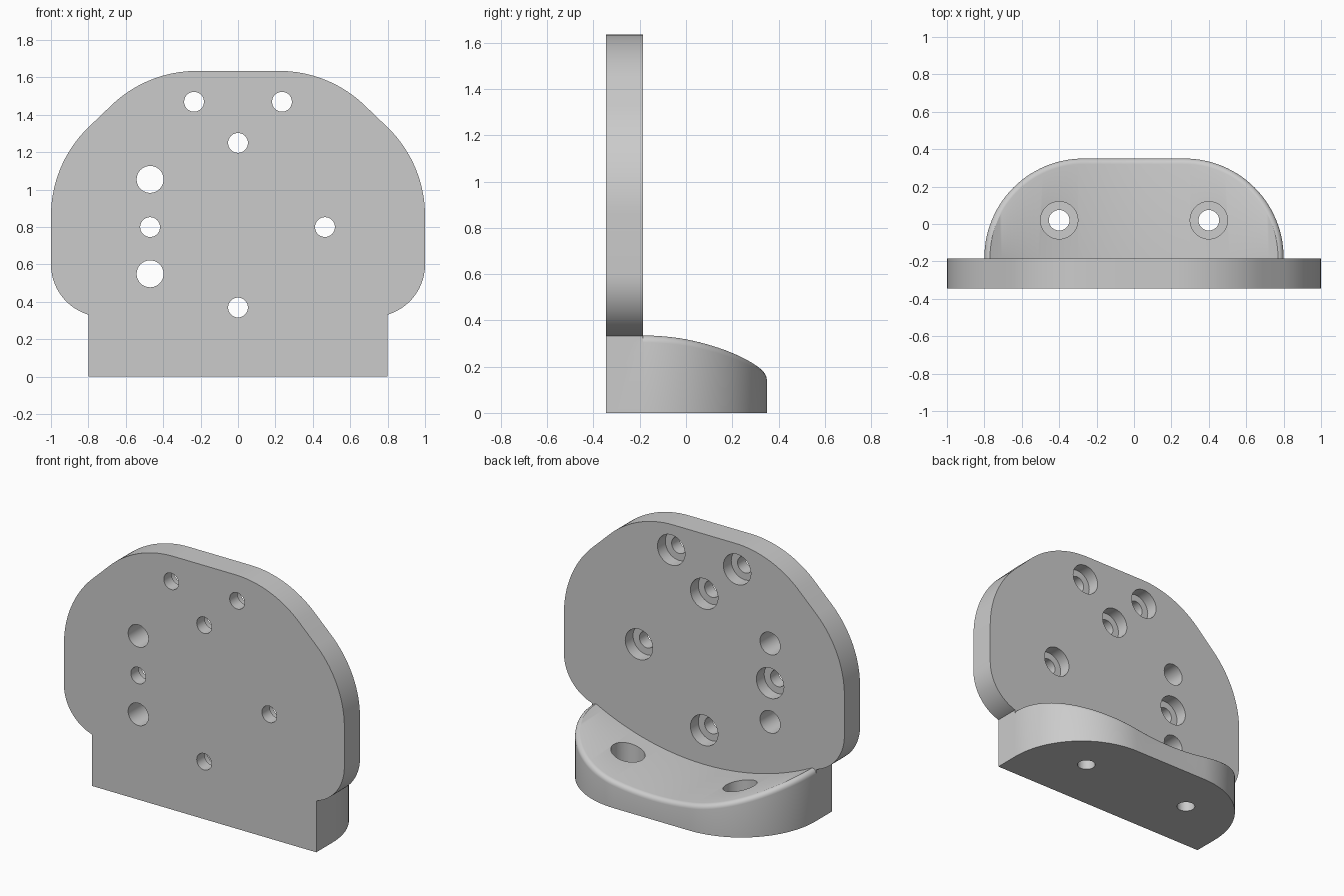
import bpy, bmesh
from math import sin, cos, pi, radians, sqrt
from mathutils import Matrix

cube = bpy.data.objects.get("Cube")
if cube:
    bpy.data.objects.remove(cube, do_unlink=True)

FRONT, BACK, REAR = -0.345, -0.185, 0.35
ROUND = 0.03

grey = bpy.data.materials.new("light grey")
grey.use_nodes = True
grey.diffuse_color = (0.6, 0.6, 0.6, 1)
grey.node_tree.nodes["Principled BSDF"].inputs["Base Color"].default_value = (0.6, 0.6, 0.6, 1)


def make_object(name, bm):
    bmesh.ops.recalc_face_normals(bm, faces=bm.faces)
    mesh = bpy.data.meshes.new(name)
    bm.to_mesh(mesh)
    bm.free()
    mesh.materials.append(grey)
    obj = bpy.data.objects.new(name, mesh)
    bpy.context.collection.objects.link(obj)
    return obj


def arc(cx, cz, r, start, end, steps=16):
    angles = [radians(start + (end - start) * i / steps) for i in range(steps + 1)]
    return [(cx + r * cos(a), cz + r * sin(a)) for a in angles]


def skin(bm, rings):
    """Bridge closed rings of points and cap both ends."""
    loops = [[bm.verts.new(p) for p in ring] for ring in rings]
    n = len(loops[0])
    for a, b in zip(loops, loops[1:]):
        for i in range(n):
            j = (i + 1) % n
            bm.faces.new((a[i], a[j], b[j], b[i]))
    bm.faces.new(loops[0])
    bm.faces.new(loops[-1])


# Upright plate: rounded outline with softened rims
def build_plate():
    half = arc(0.72, 0.6, 0.28, -90, 0) + arc(0.34, 0.86, 0.66, 0, 45) + arc(0.22, 0.975, 0.66, 45, 90)
    outline = half + [(-x, z) for x, z in reversed(half)]
    bm = bmesh.new()
    skin(bm, [[(x, y, z) for x, z in outline] for y in (FRONT, BACK)])
    rims = [e for e in bm.edges if abs(e.verts[0].co.y - e.verts[1].co.y) < 1e-5]
    bmesh.ops.bevel(bm, geom=rims, offset=ROUND, segments=5, profile=0.5, affect='EDGES')
    return make_object("upright_plate", bm)


# Block carrying the plate down to the ground
def build_block():
    bm = bmesh.new()
    bmesh.ops.create_cube(bm, size=1)
    for v in bm.verts:
        v.co.x *= 1.6
        v.co.y = FRONT if v.co.y < 0 else BACK
        v.co.z = 0 if v.co.z < 0 else 0.35
    corners = [e for e in bm.edges if all(v.co.y == FRONT for v in e.verts)
               and e.verts[0].co.x == e.verts[1].co.x]
    bmesh.ops.bevel(bm, geom=corners, offset=0.012, segments=3, profile=0.5, affect='EDGES')
    return make_object("plate_block", bm)


# Foot: rounded plan, top dished along x, soft upper rim
def build_foot():
    cx, cy, r, inside = 0.27, -0.18, 0.53, -0.3

    def dish(x):
        return 1.85 - sqrt(1.7 ** 2 - x * x)

    def section(a, side, flat=None, end=False):
        def at(k):
            x = flat if flat is not None else side * (cx + (r - k) * cos(a))
            return x, inside if end else cy + (r - k) * sin(a)
        x, y = at(ROUND)
        top = dish(x)
        ring = [(x, inside, 0), (x, inside, top)]
        for i in range(6):
            t = i / 5 * pi / 2
            ring.append((*at(ROUND * (1 - sin(t))), top - ROUND * (1 - cos(t))))
        return ring + [(*at(0), 0)]

    angles = [pi / 2 * i / 28 for i in range(29)]
    rings = [section(0, 1, end=True)] + [section(a, 1) for a in angles]
    rings += [section(pi / 2, 1, flat=cx * (1 - i / 4)) for i in range(1, 8)]
    rings += [section(a, -1) for a in reversed(angles)] + [section(0, -1, end=True)]
    bm = bmesh.new()
    skin(bm, rings)
    bmesh.ops.remove_doubles(bm, verts=bm.verts, dist=1e-5)
    return make_object("foot", bm)


# Stepped pins that cut the screw holes
def add_pin(bm, matrix, steps, n=40):
    turn = [2 * pi * i / n for i in range(n)]
    skin(bm, [[matrix @ Matrix.Translation((r * cos(a), r * sin(a), h)).translation for a in turn]
              for h, r in steps])


def build_pins():
    bm = bmesh.new()
    lying = Matrix.Rotation(radians(-90), 4, 'X')
    floor = BACK - 0.08
    screws = [(-0.235, 1.47), (0.235, 1.47), (0, 1.25), (-0.47, 0.8), (0.465, 0.8), (0, 0.37)]
    for x, z in screws:
        add_pin(bm, Matrix.Translation((x, 0, z)) @ lying,
                [(-0.5, 0.053), (floor, 0.053), (floor, 0.098), (-0.1, 0.098)])
    for z in (1.055, 0.55):
        add_pin(bm, Matrix.Translation((-0.47, 0, z)) @ lying, [(-0.5, 0.072), (-0.1, 0.072)])
    for x in (-0.4, 0.4):
        add_pin(bm, Matrix.Translation((x, 0.02, 0)),
                [(-0.1, 0.055), (0.08, 0.055), (0.08, 0.1), (0.6, 0.1)])
    return make_object("hole_cutter", bm)


def combine(target, tool, operation):
    mod = target.modifiers.new(operation.lower(), 'BOOLEAN')
    mod.operation, mod.object, mod.solver = operation, tool, 'EXACT'
    bpy.context.view_layer.objects.active = target
    bpy.ops.object.modifier_apply(modifier=mod.name)
    bpy.data.objects.remove(tool, do_unlink=True)


# Merge the parts into one bracket and drill it
bracket = build_plate()
combine(bracket, build_block(), 'UNION')
combine(bracket, build_foot(), 'UNION')
combine(bracket, build_pins(), 'DIFFERENCE')
bracket.name = "mounting_bracket"

bpy.ops.object.select_all(action='DESELECT')
bracket.select_set(True)
bpy.context.view_layer.objects.active = bracket
bpy.ops.object.shade_smooth_by_angle(angle=radians(30))
